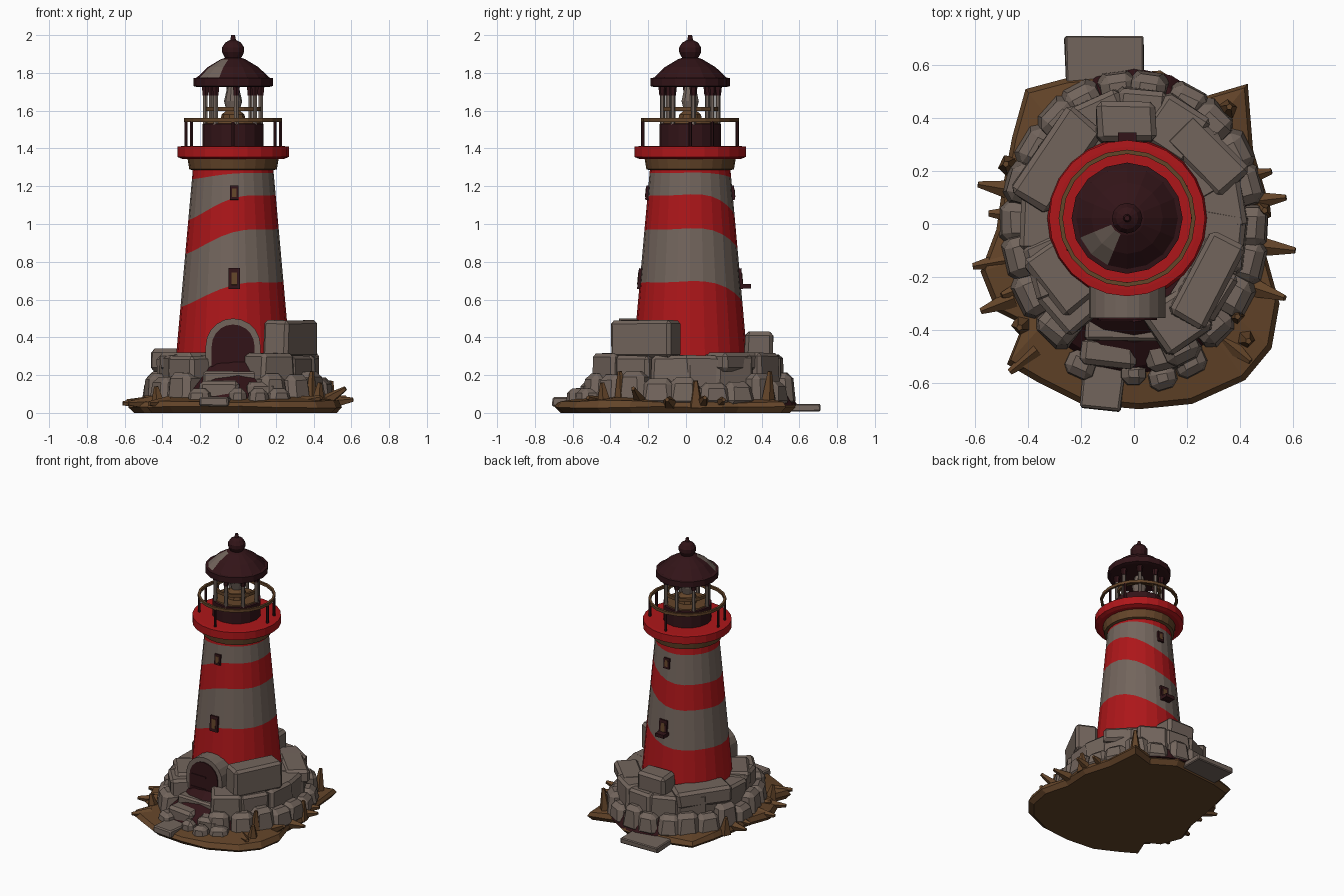
import bpy, bmesh, math, random
from mathutils import Matrix, Vector

if "Cube" in bpy.data.objects:
    bpy.data.objects.remove(bpy.data.objects["Cube"])
random.seed(7)
CX, CY = -0.026, 0.022          # tower axis

def mat(name, c):
    m = bpy.data.materials.new(name)
    m.diffuse_color = (*c, 1)
    m.use_nodes = True
    m.node_tree.nodes["Principled BSDF"].inputs["Base Color"].default_value = m.diffuse_color
    return m

RED = mat("red_paint", (0.42, 0.008, 0.010))
GREY = mat("warm_grey_stone", (0.17, 0.130, 0.108))
DARK = mat("dark_maroon", (0.032, 0.007, 0.009))
TAN = mat("brown_wood", (0.125, 0.058, 0.022))

def finish(name, bm, *mats):
    bmesh.ops.recalc_face_normals(bm, faces=bm.faces)
    me = bpy.data.meshes.new(name)
    bm.to_mesh(me)
    bm.free()
    for m in mats:
        me.materials.append(m)
    ob = bpy.data.objects.new(name, me)
    bpy.context.collection.objects.link(ob)
    return ob

def skin(bm, rings, caps=True, closed=False, mats=None):
    """Join rings of points with quads; mats gives one index per band."""
    vs = [[bm.verts.new(p) for p in r] for r in rings]
    n = len(vs[0])
    pairs = list(zip(vs, vs[1:])) + ([(vs[-1], vs[0])] if closed else [])
    for k, (a, b) in enumerate(pairs):
        for i in range(n):
            f = bm.faces.new((a[i], a[(i + 1) % n], b[(i + 1) % n], b[i]))
            f.material_index = mats[k] if mats else 0
    if caps and not closed:
        bm.faces.new(vs[0][::-1])
        bm.faces.new(vs[-1])

def circle(r, z, n, c=(CX, CY)):
    return [(c[0] + r * math.cos(2 * math.pi * i / n), c[1] + r * math.sin(2 * math.pi * i / n), z) for i in range(n)]

def lathe(name, prof, n, *mats, closed=False, bands=None):
    bm = bmesh.new()
    skin(bm, [circle(r, z, n) for r, z in prof], closed=closed, mats=bands)
    return finish(name, bm, *mats)

def rod(bm, a, b, r1, r2, n=6):
    a, b = Vector(a), Vector(b)
    d = b - a
    m = Matrix.Translation((a + b) / 2) @ d.to_track_quat('Z', 'Y').to_matrix().to_4x4()
    bmesh.ops.create_cone(bm, cap_ends=True, segments=n, radius1=r1, radius2=r2, depth=d.length, matrix=m)

def stone(bm, c, size, rot=0.0, bev=0.02, jit=0.15, taper=1.0):
    """Chipped, bevelled block; size is along, across, up."""
    t = bmesh.new()
    bmesh.ops.create_cube(t, size=1)
    for v in t.verts:
        k = taper if v.co.z > 0 else 1
        v.co = Vector((v.co.x * size[0] * k * (1 + random.uniform(-jit, jit)),
                       v.co.y * size[1] * k * (1 + random.uniform(-jit, jit)),
                       v.co.z * size[2] * (1 + random.uniform(-jit, jit) * 0.3)))
    bmesh.ops.bevel(t, geom=t.edges[:], offset=bev, segments=1, affect='EDGES', profile=0.5)
    t.transform(Matrix.Translation(c) @ Matrix.Rotation(rot, 4, 'Z'))
    me = bpy.data.meshes.new("tmp")
    t.to_mesh(me)
    t.free()
    bm.from_mesh(me)
    bpy.data.meshes.remove(me)

# Ground plate with ragged outline
outline = [(.02, -.70), (.22, -.68), (.42, -.59), (.52, -.47), (.55, -.30), (.50, -.12), (.51, .08), (.45, .28),
           (.43, .53), (.26, .48), (.10, .58), (-.26, .55), (-.41, .51), (-.46, .33), (-.50, .12), (-.52, -.02),
           (-.58, -.18), (-.52, -.33), (-.42, -.38), (-.48, -.53), (-.36, -.60), (-.20, -.68)]
bm = bmesh.new()
skin(bm, [[(x * k, y * k, z + random.uniform(0, j)) for x, y in outline]
          for k, z, j in ((.95, 0, 0), (1, .025, .012), (.97, .05, .02), (.75, .085, 0))])
finish("ground_plate", bm, TAN)

# Wooden roots and stakes round the rim
bm = bmesh.new()
for x, y, z in ((.61, -.10, .07), (.575, .10, .08), (.57, -.28, .13), (.52, .2, .07), (-.59, .15, .06), (-.55, .04, .05),
                (-.61, -.16, .05), (-.58, -.33, .05), (-.50, -.27, .08), (-.47, -.56, .05), (.44, -.52, .08)):
    rod(bm, (x * .78, y * .85, .05), (x, y, z), .04, .012, 5)
for x, y, h in ((.38, -.34, .22), (.48, .05, .17), (.35, .43, .22), (.42, -.43, .16), (-.47, .22, .15), (-.42, -.38, .14)):
    rod(bm, (x, y, .03), (x * 1.03, y * 1.03, h), .045, .012, 5)
finish("wooden_roots", bm, TAN)

# Dark earth core behind the stones
bm = bmesh.new()
skin(bm, [[(x * a, y * b, z) for x, y, _ in circle(1, 0, 20, (0, 0))]
          for a, b, z in ((.46, .59, .04), (.43, .54, .13), (.38, .45, .19), (.36, .37, .27))])
finish("earth_core", bm, DARK)

# Stone tiers, with a gap for the steps at the front
def tier(name, n, a, b, depth, z0, hmin, hmax, bev, taper, gap, phase=0.0):
    bm = bmesh.new()
    for i in range(n):
        t = 2 * math.pi * (i + phase + random.uniform(-.12, .12)) / n
        x, y = a * math.cos(t), b * math.sin(t)
        if y < -.2 and abs(x + .03) < gap:
            continue
        w = 2 * math.pi / n * math.hypot(a * math.sin(t), b * math.cos(t)) * 1.08
        h = random.uniform(hmin, hmax)
        k = 1 - depth / 2 / math.hypot(x, y)
        stone(bm, (x * k, y * k, z0 + h / 2), (depth, w, h), math.atan2(y / b / b, x / a / a), bev, .1, taper)
    finish(name, bm, GREY)

tier("lower_boulders", 22, .51, .585, .19, .035, .12, .19, .03, .82, .20)
tier("upper_wall_stones", 15, .425, .515, .20, .12, .18, .2, .018, .97, .17, .5)

# Large stones on top of the wall
bm = bmesh.new()
stone(bm, (.275, -.215, .39), (.35, .15, .20), math.radians(62), .018, .06)
stone(bm, (-.03, .385, .35), (.22, .15, .16), 0, .02, .1)
stone(bm, (-.29, .24, .28), (.40, .17, .12), math.radians(55), .02, .08)
stone(bm, (-.28, -.20, .27), (.26, .16, .10), math.radians(-50), .02, .08)
stone(bm, (.27, .26, .27), (.32, .16, .10), math.radians(-45), .02, .08)
finish("top_stones", bm, GREY)

# Entrance steps, front boulders, flat slabs
bm = bmesh.new()
stone(bm, (-.03, -.37, .175), (.30, .14, .09), 0, .012, .06)
stone(bm, (-.10, -.485, .12), (.22, .11, .10), -.1, .02, .12)
stone(bm, (.12, -.49, .11), (.16, .12, .11), .2, .025, .12)
for x, y, s in ((-.20, -.53, .12), (.0, -.565, .10), (.11, -.58, .11), (.21, -.52, .13)):
    stone(bm, (x, y, .085), (s, s * .9, .09), x * 2, .025, .12, .85)
stone(bm, (-.12, -.615, .06), (.16, .17, .05), -.1, .008, .08)
stone(bm, (-.11, .60, .028), (.30, .22, .04), 0, .006, .04)
finish("steps_and_slabs", bm, GREY)

# Tower with wavy stripes
def tower_r(z):
    return .302 - .088 * (z - .3) / .98

N = 24
bm = bmesh.new()
rings = []
for z, amp in ((.18, 0), (.42, 0), (.63, 1), (.91, 1), (1.09, 1), (1.255, .25), (1.30, 0)):
    ring = []
    for i in range(N):
        t = 2 * math.pi * i / N
        h = z + amp * (.075 * math.cos(t + .45) + .014 * math.sin(3 * t))
        ring.append((CX + tower_r(h) * math.cos(t), CY + tower_r(h) * math.sin(t), h))
    rings.append(ring)
skin(bm, rings, mats=[0, 0, 1, 0, 1, 0])
finish("tower", bm, RED, GREY)

# Arched doorway and door
def arch(name, w, z0, zs, y0, y1, m):
    pts = [(CX - w, z0), (CX + w, z0)] + [(CX + w * math.cos(a), zs + w * math.sin(a))
                                          for a in [math.pi * i / 10 for i in range(11)]]
    bm = bmesh.new()
    skin(bm, [[(x, y, z) for x, z in pts] for y in (y0, y1)])
    finish(name, bm, m)

arch("door_surround", .145, .20, .355, -.355, -.2, GREY)
arch("door", .113, .215, .355, -.362, -.354, DARK)
bm = bmesh.new()
for z in (.27, .36):
    bmesh.ops.create_cube(bm, size=1, matrix=Matrix.Translation((CX - .04, -.364, z)) @ Matrix.Diagonal((.12, .006, .012, 1)))
finish("door_hinges", bm, DARK)

# Windows front and back, with sills
frames, panes = bmesh.new(), bmesh.new()
for side in (-1, 1):
    for z, w, h in ((.71, .062, .11), (1.165, .045, .075)):
        y = CY + side * (tower_r(z) - .002)
        tilt = Matrix.Rotation(side * .09, 4, 'X')
        base = Matrix.Translation((CX + .006, y, z)) @ tilt
        bmesh.ops.create_cube(frames, size=1, matrix=base @ Matrix.Diagonal((w, .026, h, 1)))
        bmesh.ops.create_cube(panes, size=1, matrix=base @ Matrix.Diagonal((w * .5, .030, h * .6, 1)))
bmesh.ops.create_cube(frames, size=1, matrix=Matrix.Translation((CX, .305, .67)) @ Matrix.Diagonal((.07, .08, .025, 1)))
finish("window_frames", frames, DARK)
finish("window_panes", panes, TAN)

# Gallery: brown collar, red deck
lathe("collar", [(.215, 1.285), (.232, 1.29), (.242, 1.35)], 24, TAN)
lathe("gallery_deck", [(.27, 1.345), (.295, 1.355), (.295, 1.41), (.27, 1.412)], 24, RED)

# Gallery railing
lathe("gallery_rail", [(.243, 1.54), (.259, 1.54), (.259, 1.56), (.243, 1.56)], 20, TAN, closed=True)
bm = bmesh.new()
for d in (0, 28, 90, 180, 208, 270):
    a = math.radians(d)
    x, y = CX + .25 * math.cos(a), CY + .25 * math.sin(a)
    rod(bm, (x, y, 1.40), (x, y, 1.545), .009, .009)
finish("railing_posts", bm, DARK)

# Lantern room
lathe("lantern_base", [(.162, 1.40), (.162, 1.53), (.15, 1.532)], 16, DARK)
lathe("lantern_floor", [(.148, 1.53), (.145, 1.54)], 16, TAN)
lathe("lantern_ring", [(.130, 1.597), (.148, 1.597), (.148, 1.62), (.130, 1.62)], 16, TAN, closed=True)
low, high = bmesh.new(), bmesh.new()
for i in range(8):
    a = math.pi * (i + .15) / 4
    x, y = CX + .148 * math.cos(a), CY + .148 * math.sin(a)
    rod(low, (x, y, 1.525), (x, y, 1.69), .013, .013)
    rod(high, (x, y, 1.68), (x, y, 1.735), .016, .022)
finish("lantern_posts", low, GREY)
finish("post_brackets", high, DARK)
lathe("lamp", [(.07, 1.535), (.06, 1.58), (.035, 1.60), (.048, 1.65), (.03, 1.73)], 10, TAN, GREY, bands=[0, 0, 1, 1])

# Roof with ball finial; one weathered pale patch at the front left
roof = lathe("roof", [(.19, 1.725), (.21, 1.73), (.21, 1.772), (.192, 1.775), (.135, 1.83), (.065, 1.872), (.042, 1.88)],
             16, DARK, GREY)
for f in roof.data.polygons:
    a = math.degrees(math.atan2(f.center.y - CY, f.center.x - CX)) % 360
    if 200 < a < 240 and 1.78 < f.center.z < 1.86 and len(f.vertices) == 4:
        f.material_index = 1
finial = lathe("roof_finial", [(.03, 1.865), (.046, 1.885), (.058, 1.91), (.058, 1.935), (.042, 1.96), (.015, 1.975), (.01, 2.0)],
               12, DARK)
